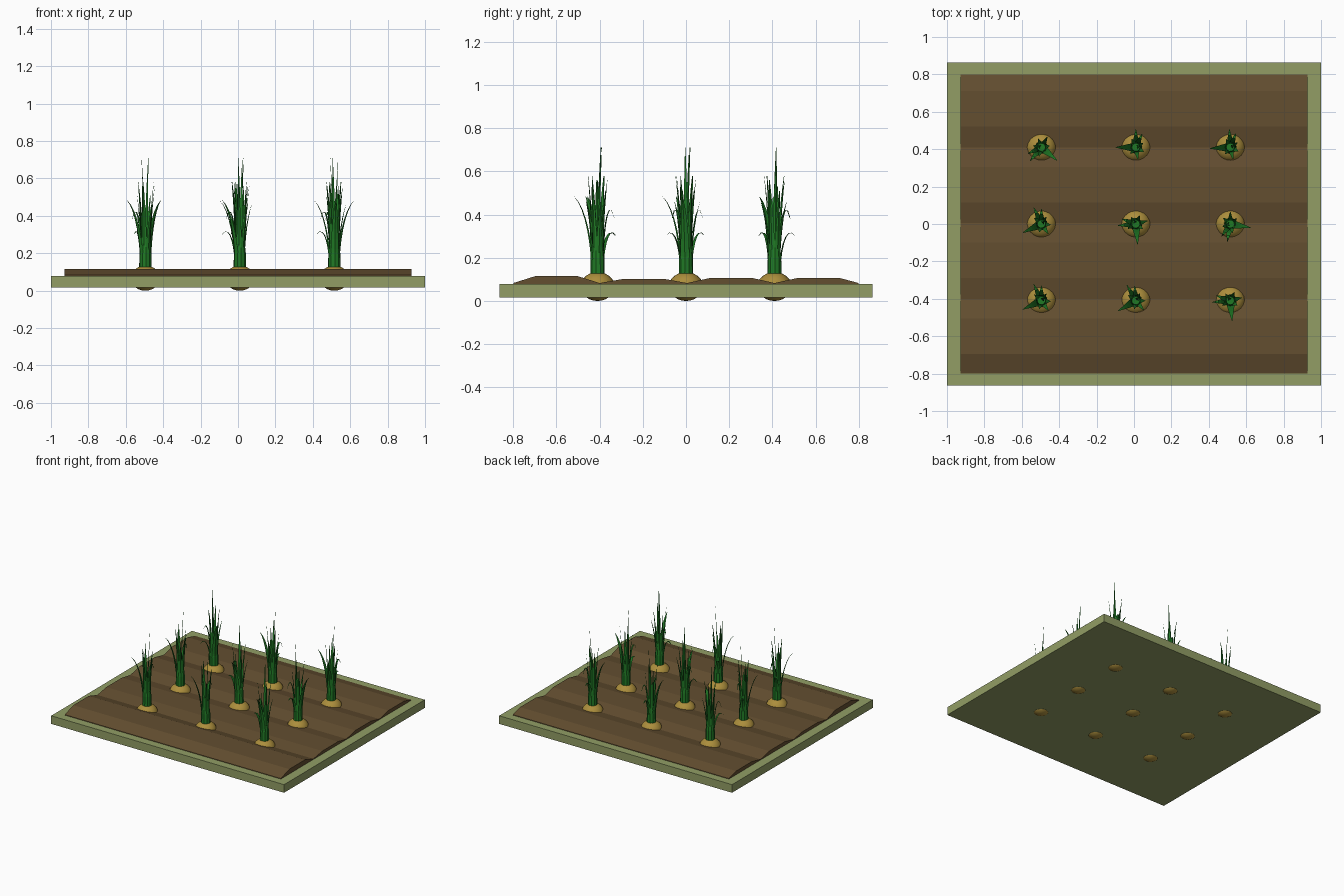
import bpy, bmesh, math
from mathutils import Vector

if "Cube" in bpy.data.objects:
    bpy.data.objects.remove(bpy.data.objects["Cube"], do_unlink=True)


def srgb(r, g, b):
    return [((c / 255 + 0.055) / 1.055) ** 2.4 for c in (r, g, b)] + [1.0]


def material(name, color):
    m = bpy.data.materials.new(name)
    m.use_nodes = True
    m.diffuse_color = color
    m.node_tree.nodes["Principled BSDF"].inputs["Base Color"].default_value = color
    return m


olive = material("olive_border", srgb(146, 158, 101))
brown = material("brown_soil", srgb(99, 78, 48))
tan = material("tan_bulb", srgb(172, 142, 60))
green = material("leaf_green", srgb(32, 122, 37))


def mesh_from(bm, name, mat):
    bmesh.ops.recalc_face_normals(bm, faces=bm.faces)
    me = bpy.data.meshes.new(name)
    bm.to_mesh(me)
    bm.free()
    me.materials.append(mat)
    return me


def place(name, me, loc=(0, 0, 0), angle=0):
    ob = bpy.data.objects.new(name, me)
    ob.location = loc
    ob.rotation_euler.z = angle
    bpy.context.collection.objects.link(ob)
    return ob


def bridge(bm, rings):
    """Skin a list of closed vertex rings and cap both ends."""
    for a, b in zip(rings, rings[1:]):
        n = len(a)
        for i in range(n):
            bm.faces.new((a[i], a[(i + 1) % n], b[(i + 1) % n], b[i]))
    bm.faces.new(rings[0])
    bm.faces.new(rings[-1])


# Bed slab
bm = bmesh.new()
bmesh.ops.create_cube(bm, size=1)
for v in bm.verts:
    v.co = (v.co.x * 2, v.co.y * 1.726, 0.0475 + v.co.z * 0.063)
place("bed_slab", mesh_from(bm, "bed_slab", olive))

# Ridged soil: a profile across y, extruded along x
floor, valley = 0.07, 0.083
profile = [(-0.8, floor), (-0.8, valley)]
for k, top in enumerate((0.116, 0.102, 0.107, 0.107)):
    y = -0.6 + k * 0.405
    profile += [(y - 0.095, top), (y + 0.095, top), (min(y + 0.2, 0.8), valley)]
profile.append((0.8, floor))
bm = bmesh.new()
bridge(bm, [[bm.verts.new((x, y, z)) for y, z in profile] for x in (-0.928, 0.928)])
place("ridged_soil", mesh_from(bm, "ridged_soil", brown))

# Onion bulb
bm = bmesh.new()
bmesh.ops.create_uvsphere(bm, u_segments=20, v_segments=12, radius=1)
for v in bm.verts:
    v.co = (v.co.x * 0.079, v.co.y * 0.079, 0.067 + v.co.z * 0.067)
for f in bm.faces:
    f.smooth = True
bulb_mesh = mesh_from(bm, "bulb", tan)

# Leaf cluster: stalk plus curved tapering blades
bm = bmesh.new()
stalk = []
for r, z in ((0.034, 0.1), (0.032, 0.2), (0.022, 0.29)):
    stalk.append([bm.verts.new((r * math.cos(a), r * math.sin(a), z))
                  for a in (i * math.tau / 10 for i in range(10))])
bridge(bm, stalk)


def blade(angle, reach, rise, droop, width, start=0.02, steps=8):
    out = Vector((math.cos(math.radians(angle)), math.sin(math.radians(angle)), 0))
    side = Vector((-out.y, out.x, 0))
    rings = []
    for i in range(steps + 1):
        t = i / steps
        mid = out * (start + (reach - start) * t ** 2)
        mid.z = 0.11 + rise * t - droop * t ** 4
        half = width / 2 * (1 - t ** 2) + 0.001
        slope = Vector((2 * (reach - start) * t, rise - 4 * droop * t ** 3)).normalized()
        normal = out * slope.y - Vector((0, 0, slope.x))
        rings.append([bm.verts.new(p) for p in
                      (mid - side * half, mid + normal * half * 0.35, mid + side * half)])
    bridge(bm, rings)


# angle, reach, rise, droop, width
for leaf in ((0, 0.11, 0.45, 0.075, 0.042),
             (-90, 0.097, 0.33, 0.14, 0.036),
             (-115, 0.08, 0.52, 0.25, 0.032),
             (-65, 0.05, 0.47, 0.0, 0.028),
             (50, 0.045, 0.47, 0.0, 0.028),
             (150, 0.05, 0.45, 0.0, 0.028),
             (-150, 0.045, 0.41, 0.01, 0.026),
             (100, 0.065, 0.38, 0.03, 0.028),
             (-30, 0.03, 0.42, 0.0, 0.026)):
    blade(*leaf)
blade(200, 0.022, 0.6, 0.0, 0.022, start=0.005)
leaf_mesh = mesh_from(bm, "leaves", green)

# Nine plants in rows, each turned its own way
turns = ((205, 210, 275), (205, 275, -10), (-40, 180, 183))
for row, angles in enumerate(turns):
    for col, turn in enumerate(angles):
        loc = (0.01 + (col - 1) * 0.505, (row - 1) * 0.41, 0)
        tag = f"{row + 1}_{col + 1}"
        place("onion_bulb_" + tag, bulb_mesh, loc)
        place("onion_leaves_" + tag, leaf_mesh, loc, math.radians(turn))
